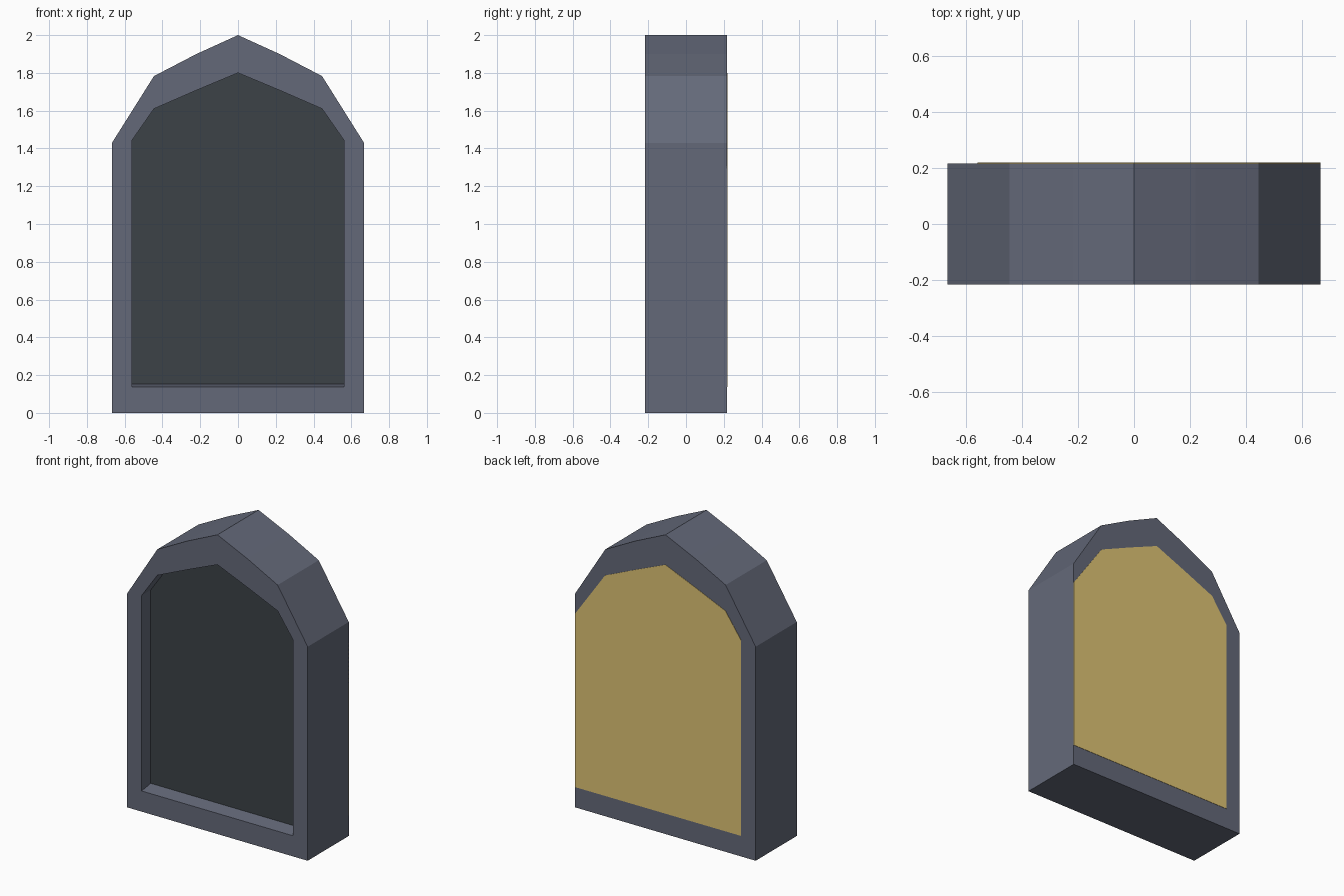
import bpy, bmesh

if "Cube" in bpy.data.objects:
    bpy.data.objects.remove(bpy.data.objects["Cube"])

HALF_DEPTH = 0.217
PANE_Y = -0.122


def srgb(r, g, b):
    def lin(c):
        c /= 255
        return c / 12.92 if c <= 0.04045 else ((c + 0.055) / 1.055) ** 2.4
    return (lin(r), lin(g), lin(b), 1)


def material(name, rgb):
    m = bpy.data.materials.new(name)
    m.diffuse_color = srgb(*rgb)
    m.use_nodes = True
    m.node_tree.nodes["Principled BSDF"].inputs["Base Color"].default_value = m.diffuse_color
    return m


STONE = material("slate stone", (100, 105, 121))
GLASS = material("dark glass", (60, 66, 71))
BACKING = material("tan backing", (222, 195, 116))


def mirrored(half):
    """Full closed outline from a right half that ends on the centre line."""
    return half + [(-x, z) for x, z in reversed(half[:-1])]


def finish(name, bm, mats):
    bmesh.ops.recalc_face_normals(bm, faces=bm.faces[:])
    me = bpy.data.meshes.new(name)
    bm.to_mesh(me)
    bm.free()
    for m in mats:
        me.materials.append(m)
    ob = bpy.data.objects.new(name, me)
    bpy.context.collection.objects.link(ob)
    return ob


def ring(bm, outline, y):
    return [bm.verts.new((x, y, z)) for x, z in outline]


def bridge(bm, a, b):
    for i in range(len(a)):
        j = (i + 1) % len(a)
        bm.faces.new((a[i], a[j], b[j], b[i]))


outer = mirrored([(0.667, 0), (0.667, 1.43), (0.445, 1.783), (0.22, 1.9), (0, 2)])
arch = [(0.56, 1.445), (0.445, 1.61), (0.22, 1.708), (0, 1.8)]
inner = mirrored([(0.56, 0.138)] + arch)
floor = mirrored([(0.56, 0.153)] + arch)      # sill slopes up to the glass

# Arched window frame with recessed glass
bm = bmesh.new()
loops = [ring(bm, outer, HALF_DEPTH), ring(bm, outer, -HALF_DEPTH),
         ring(bm, inner, -HALF_DEPTH), ring(bm, floor, PANE_Y)]
for a, b in zip(loops, loops[1:]):
    bridge(bm, a, b)
bm.faces.new(loops[0])
bm.faces.new(loops[-1]).material_index = 1
finish("window_frame", bm, [STONE, GLASS])

# Tan backing plate, running out to the frame's edge on the +x side
backing = [(0.667, 0.136), (0.667, 1.295), (0.445, 1.61), (0.22, 1.708), (0, 1.8),
           (-0.22, 1.708), (-0.445, 1.61), (-0.56, 1.445), (-0.56, 0.138)]
bm = bmesh.new()
near = ring(bm, backing, HALF_DEPTH - 0.001)
far = ring(bm, backing, HALF_DEPTH + 0.002)
bridge(bm, near, far)
bm.faces.new(near)
bm.faces.new(far)
finish("back_panel", bm, [BACKING])
